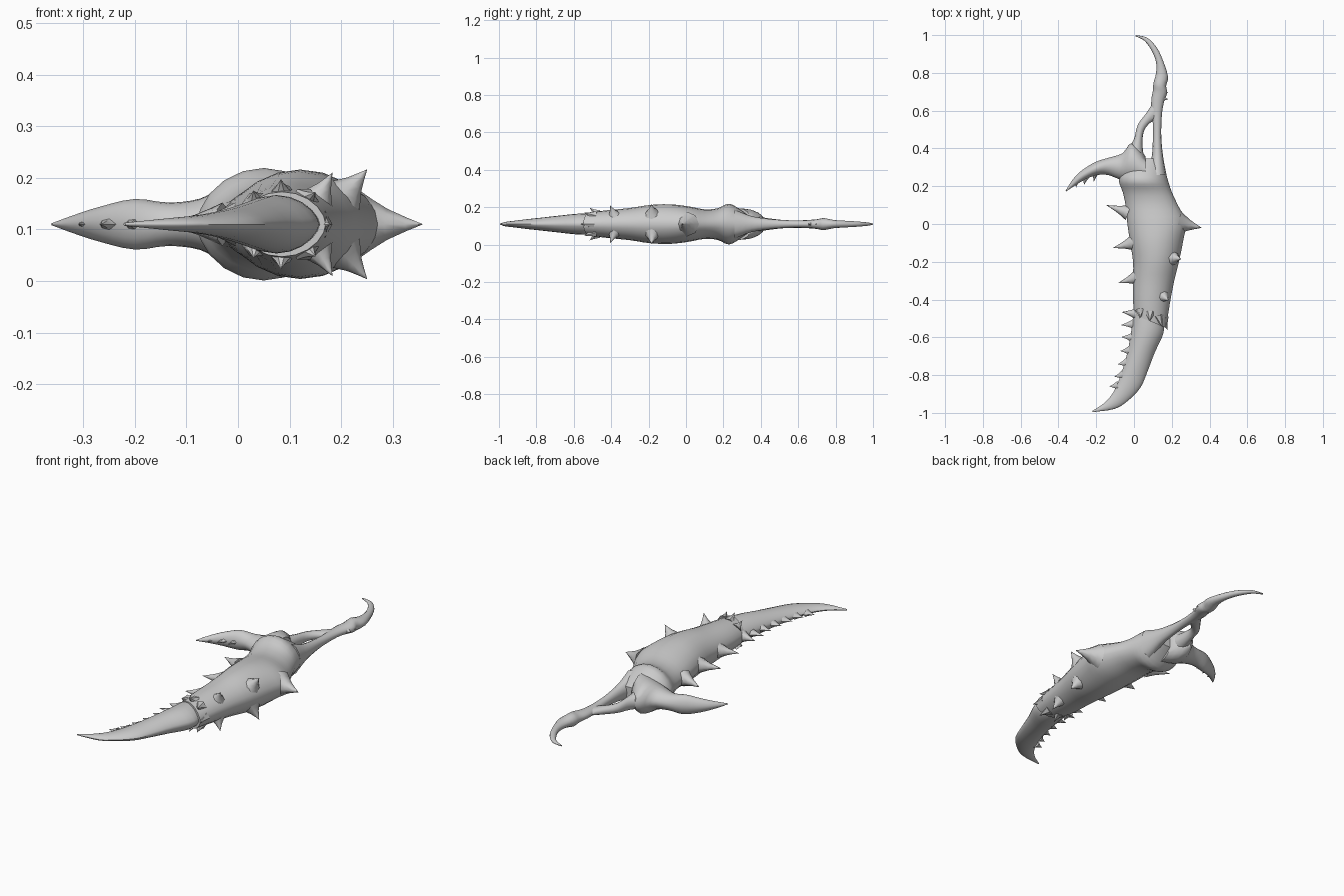
import bpy, bmesh, math
from mathutils import Vector

MID = 0.11  # height of the symmetry plane
bone = bpy.data.materials.new("bone_grey")
bone.diffuse_color = (0.6, 0.6, 0.6, 1)


def skin(name, rings, angle=50):
    """Join rings of points into a closed smooth object."""
    bm = bmesh.new()
    loops = [[bm.verts.new(p) for p in r] for r in rings]
    n = len(loops[0])
    for a, b in zip(loops, loops[1:]):
        for i in range(n):
            j = (i + 1) % n
            bm.faces.new((a[i], a[j], b[j], b[i]))
    bm.faces.new(loops[0])
    bm.faces.new(loops[-1])
    bmesh.ops.recalc_face_normals(bm, faces=bm.faces)
    me = bpy.data.meshes.new(name)
    bm.to_mesh(me)
    bm.free()
    me.materials.append(bone)
    ob = bpy.data.objects.new(name, me)
    bpy.context.collection.objects.link(ob)
    bpy.ops.object.select_all(action='DESELECT')
    ob.select_set(True)
    bpy.context.view_layer.objects.active = ob
    bpy.ops.object.shade_smooth_by_angle(angle=math.radians(angle))
    return ob


def loft(name, secs, power=1.15, n=20, sub=3):
    """Sections are (left x, left y, right x, right y, half height)."""
    s = [Vector(q) for q in secs]
    s = [2 * s[0] - s[1]] + s + [2 * s[-1] - s[-2]]
    fine = []
    for i in range(1, len(s) - 2):
        a, b, c, d = s[i - 1:i + 3]
        for k in range(sub):
            t = k / sub
            fine.append(0.5 * (2 * b + (c - a) * t + (2 * a - 5 * b + 4 * c - d) * t * t
                               + (3 * b - a - 3 * c + d) * t ** 3))
    fine.append(s[-2])
    rings = []
    for lx, ly, rx, ry, h in fine:
        ring = []
        for i in range(n):
            w = 2 * math.pi * i / n
            u, v = (1 + math.cos(w)) / 2, math.sin(w)
            z = math.copysign(abs(v) ** power, v) * h
            ring.append((lx + (rx - lx) * u, ly + (ry - ly) * u, MID + z))
        rings.append(ring)
    return skin(name, rings)


def spike(name, base, tip, r, n=8, flat=1.0):
    """Thorn with a flared root; z is measured from the middle plane."""
    a, b = Vector(base), Vector(tip)
    a.z += MID
    b.z += MID
    d = (b - a).normalized()
    ref = Vector((0, 0, 1)) if abs(d.z) < 0.8 else Vector((0, 1, 0))
    u = d.cross(ref).normalized()
    v = d.cross(u)
    rings = []
    for t, k in ((0, 1), (0.2, 0.74), (0.45, 0.45), (0.75, 0.2), (1, 0.01)):
        c = a.lerp(b, t)
        rings.append([c + (u * math.cos(2 * math.pi * i / n)
                           + v * math.sin(2 * math.pi * i / n) * flat) * r * k
                      for i in range(n)])
    return skin(name, rings)


# Thick shell body
loft("body", [
    (0, -.48, .17, -.55, .063), (-.005, -.4, .19, -.42, .075),
    (-.005, -.3, .213, -.3, .086), (-.005, -.2, .24, -.19, .102),
    (-.02, -.1, .262, -.08, .106), (-.035, 0, .275, .01, .096),
    (-.045, .1, .232, .1, .079), (-.06, .17, .2, .17, .085),
    (-.08, .23, .18, .23, .109), (-.06, .29, .165, .29, .078),
    (-.02, .35, .153, .345, .035)])

# Curved blade emerging from the collar
loft("blade", [
    (.0, -.45, .15, -.5, .055), (-.015, -.57, .157, -.575, .056),
    (-.035, -.68, .11, -.68, .045), (-.06, -.77, .07, -.785, .034),
    (-.085, -.84, .035, -.865, .026), (-.115, -.9, -.025, -.93, .018),
    (-.16, -.95, -.1, -.978, .012), (-.222, -.99, -.218, -.996, .003)], 1.3)

# Side horn
loft("side_horn", [
    (.06, .2, .06, .36, .085), (-.02, .22, -.01, .43, .078),
    (-.085, .24, -.06, .375, .05), (-.14, .26, -.13, .352, .042),
    (-.2, .258, -.2, .33, .049), (-.26, .235, -.275, .285, .034),
    (-.31, .205, -.325, .235, .018), (-.36, .172, -.362, .176, .002)])

# Two struts around the opening; the outer one continues into the hooked tail
loft("inner_strut", [
    (-.05, .28, .07, .26, .078), (-.03, .395, .055, .34, .045),
    (.0, .45, .045, .42, .032), (.02, .525, .052, .49, .023),
    (.06, .58, .085, .535, .02), (.1, .64, .13, .56, .017)], 1.0, 12)
loft("tail_hook", [
    (.07, .26, .172, .26, .078), (.093, .35, .155, .35, .043),
    (.1, .45, .145, .45, .027), (.1, .53, .145, .53, .021),
    (.092, .6, .15, .6, .02), (.092, .66, .16, .65, .022),
    (.1, .705, .176, .695, .026), (.103, .745, .17, .73, .032),
    (.117, .8, .18, .78, .022), (.116, .86, .152, .87, .017),
    (.092, .92, .12, .935, .013), (.055, .97, .07, .986, .008),
    (.008, .994, .01, 1.0, .003)], 1.0, 12)
for y in (.665, .7, .785):
    spike("tail_bump", (.15, y, 0), (.181, y - .005, 0), .018)

# Large side thorn
spike("large_thorn", (.235, .005, 0), (.357, -.02, 0), .066)

# Thorns along the inner edge
for bx, by, tx, ty, r in ((-.03, .06, -.146, .1, .042), (-.005, -.1, -.112, -.127, .042),
                          (.01, -.285, -.082, -.312, .038), (.01, -.475, -.065, -.466, .03)):
    spike("inner_thorn", (bx, by, 0), (tx, ty, 0), r)

# Saw teeth on blade and horn
for bx, by, tx, ty in ((-.005, -.53, -.07, -.535), (-.012, -.6, -.066, -.598),
                       (-.025, -.67, -.072, -.672), (-.04, -.735, -.085, -.742),
                       (-.06, -.8, -.104, -.808), (-.085, -.855, -.13, -.86)):
    spike("blade_tooth", (bx, by, 0), (tx, ty, 0), .025, 6, .7)
for bx, by, tx, ty in ((-.3, .24, -.307, .192), (-.255, .25, -.265, .206),
                       (-.205, .27, -.213, .224)):
    spike("horn_tooth", (bx, by, 0), (tx, ty, 0), .019, 6, .8)

# Mirrored thorns and collar points on the upper and lower shell
spike("collar_point", (.155, -.5, 0), (.178, -.562, 0), .03, 6)
for s in (1, -1):
    spike("shell_thorn", (.205, -.18, s * .055), (.25, -.185, s * .106), .042)
    spike("rear_thorn", (.155, -.385, s * .05), (.183, -.405, s * .1), .032)
    for bx, by, bz, tx, ty, tz in ((.085, -.475, .055, .083, -.515, .087),
                                   (.035, -.46, .04, .03, -.5, .065),
                                   (.13, -.49, .045, .15, -.545, .062)):
        spike("collar_point", (bx, by, s * bz), (tx, ty, s * tz), .028, 6)
